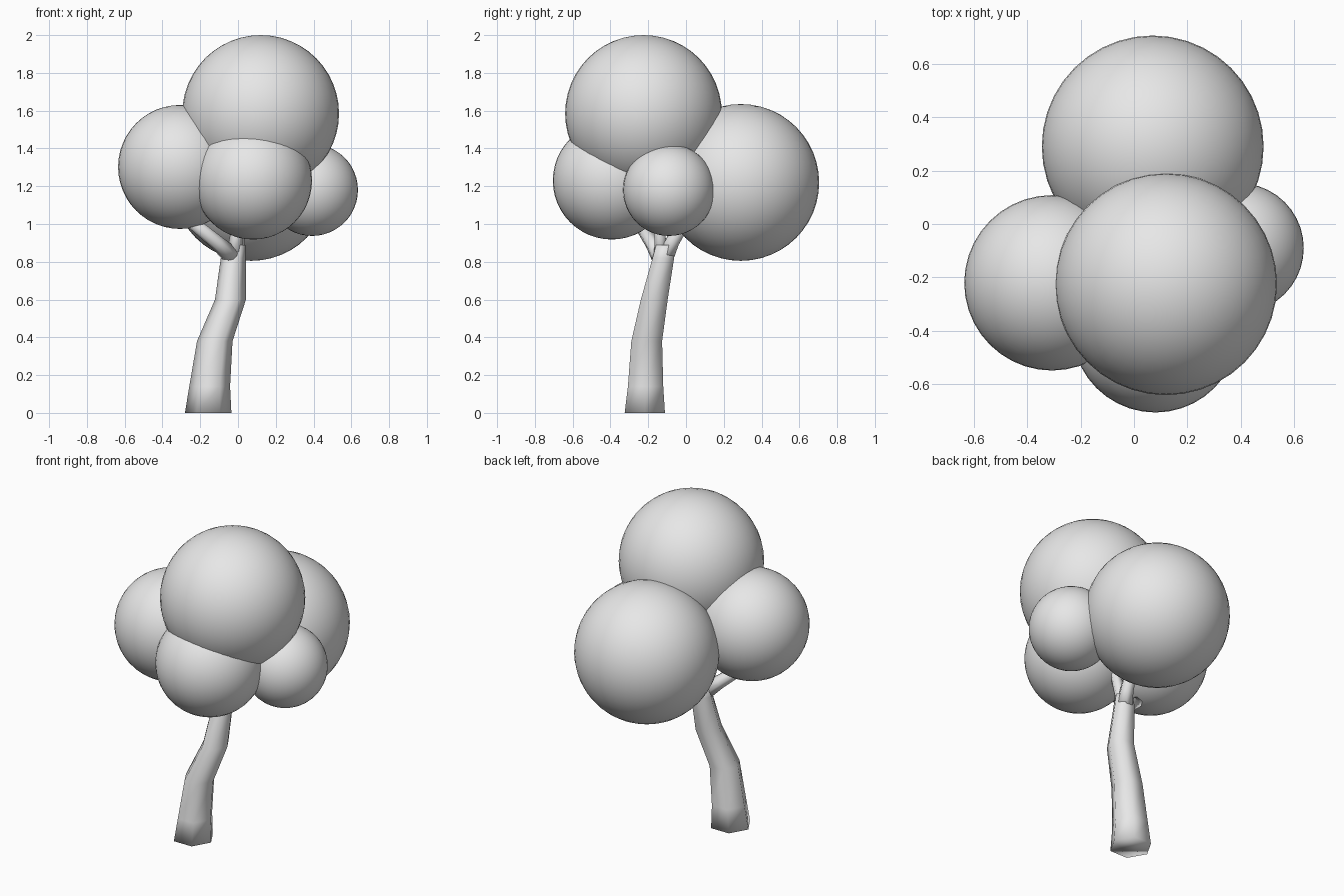
import bpy, bmesh, math
from mathutils import Vector, Matrix

cube = bpy.data.objects.get("Cube")
if cube:
    bpy.data.objects.remove(cube, do_unlink=True)

grey = bpy.data.materials.new("plain grey")
grey.use_nodes = True
colour = (0.8, 0.8, 0.8, 1)
grey.diffuse_color = colour
grey.node_tree.nodes["Principled BSDF"].inputs["Base Color"].default_value = colour


def finish(name, bm):
    """Turn a bmesh into a smooth grey object."""
    bmesh.ops.recalc_face_normals(bm, faces=bm.faces)
    for face in bm.faces:
        face.smooth = True
    mesh = bpy.data.meshes.new(name)
    bm.to_mesh(mesh)
    bm.free()
    mesh.materials.append(grey)
    bpy.context.collection.objects.link(bpy.data.objects.new(name, mesh))


def foliage(name, centre, radius):
    bm = bmesh.new()
    bmesh.ops.create_uvsphere(bm, u_segments=40, v_segments=24, radius=radius,
                              matrix=Matrix.Translation(centre))
    finish(name, bm)


def limb(name, path, tilt=True, sides=6):
    """Six-sided tube through (x, y, z, radius) points, capped at both ends."""
    bm = bmesh.new()
    points = [Vector(p[:3]) for p in path]
    rings = []
    for i, point in enumerate(points):
        along = points[min(i + 1, len(points) - 1)] - points[max(i - 1, 0)]
        turn = Vector((0, 0, 1)).rotation_difference(along) if tilt else Matrix.Identity(3)
        ring = []
        for k in range(sides):
            a = math.tau * k / sides
            offset = Vector((math.cos(a), math.sin(a), 0)) * path[i][3]
            ring.append(bm.verts.new(point + turn @ offset))
        rings.append(ring)
    for low, high in zip(rings, rings[1:]):
        for k in range(sides):
            n = (k + 1) % sides
            bm.faces.new((low[k], low[n], high[n], high[k]))
    bm.faces.new(rings[0][::-1])
    bm.faces.new(rings[-1])
    finish(name, bm)


# Bent trunk, with level rings
limb("trunk", [(-.158, -.218, 0, .123), (-.15, -.214, .14, .108),
               (-.123, -.208, .38, .094), (-.04, -.168, .6, .082),
               (-.025, -.12, .82, .066), (-.015, -.11, .89, .055)], tilt=False)

# Branches reaching into the crown
limb("back_branch", [(-.02, -.11, .82, .05), (-.005, -.07, .91, .042),
                     (.03, .05, 1.1, .03)])
limb("front_branch", [(-.02, -.13, .82, .045), (-.01, -.138, .93, .034),
                      (.04, -.17, 1.2, .025)])
limb("right_branch", [(-.03, -.14, .83, .05), (-.11, -.18, .9, .04),
                      (-.28, -.27, 1.04, .032)])

# Round clumps of leaves
foliage("top_foliage", (.12, -.225, 1.585), .415)
foliage("back_foliage", (.07, .29, 1.22), .415)
foliage("right_foliage", (-.307, -.22, 1.302), .328)
foliage("front_foliage", (.08, -.393, 1.23), .312)
foliage("left_foliage", (.392, -.09, 1.18), .243)
